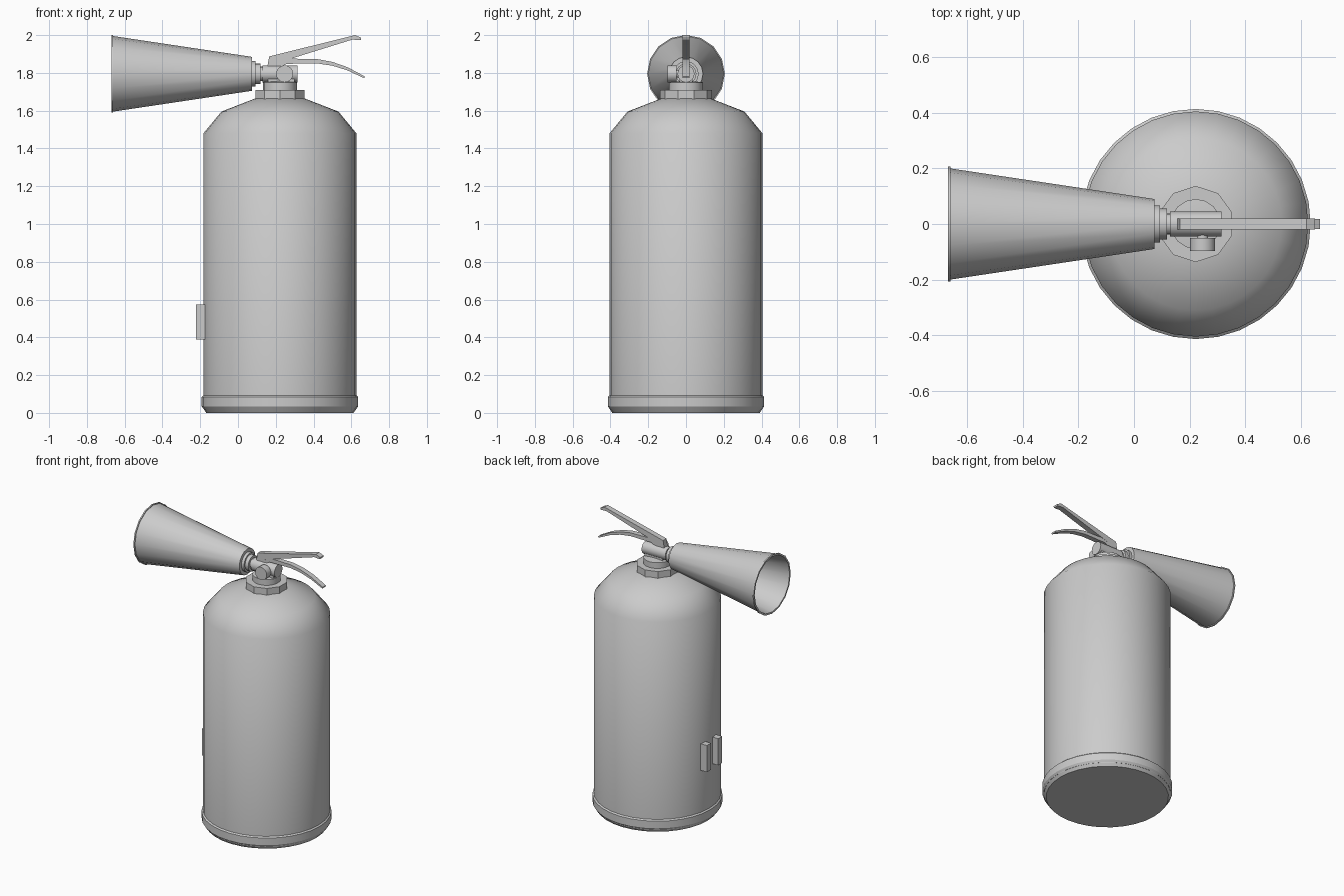
import bpy, bmesh
from math import pi, radians
from mathutils import Matrix, Vector

cube = bpy.data.objects.get("Cube")
if cube:
    bpy.data.objects.remove(cube, do_unlink=True)

GREY = (0.6, 0.6, 0.6, 1)
mat = bpy.data.materials.new("plain grey")
mat.use_nodes = True
mat.diffuse_color = GREY
mat.node_tree.nodes["Principled BSDF"].inputs["Base Color"].default_value = GREY

AXIS_X = 0.222   # centre line of the tank
VALVE_Z = 1.795  # centre height of valve and horn


def finish(name, bm, angle=30):
    bmesh.ops.remove_doubles(bm, verts=bm.verts, dist=1e-5)
    bmesh.ops.recalc_face_normals(bm, faces=bm.faces)
    mesh = bpy.data.meshes.new(name)
    bm.to_mesh(mesh)
    bm.free()
    mesh.materials.append(mat)
    obj = bpy.data.objects.new(name, mesh)
    bpy.context.collection.objects.link(obj)
    bpy.ops.object.select_all(action="DESELECT")
    obj.select_set(True)
    bpy.context.view_layer.objects.active = obj
    bpy.ops.object.shade_smooth_by_angle(angle=radians(angle))
    return obj


def lathe(name, profile, sides, place, angle=30, turn=0):
    """Spin (radius, height) points round z, then place the result."""
    bm = bmesh.new()
    verts = [bm.verts.new((r, 0, h)) for r, h in profile]
    edges = [bm.edges.new(pair) for pair in zip(verts, verts[1:])]
    bmesh.ops.spin(bm, geom=verts + edges, cent=(0, 0, 0), axis=(0, 0, 1),
                   angle=2 * pi, steps=sides, use_merge=True)
    bm.transform(place @ Matrix.Rotation(turn, 4, "Z"))
    return finish(name, bm, angle)


def extrude_side(name, outline, width):
    """Side outline in x and z, given a width in y."""
    bm = bmesh.new()
    face = bm.faces.new([bm.verts.new((x, -width / 2, z)) for x, z in outline])
    out = bmesh.ops.extrude_face_region(bm, geom=[face])
    moved = [v for v in out["geom"] if isinstance(v, bmesh.types.BMVert)]
    bmesh.ops.translate(bm, verts=moved, vec=(0, width, 0))
    return finish(name, bm)


def box(name, low, high):
    low, high = Vector(low), Vector(high)
    bm = bmesh.new()
    bmesh.ops.create_cube(bm, size=1)
    bm.transform(Matrix.Translation((low + high) / 2) @ Matrix.Diagonal((high - low).to_4d()))
    return finish(name, bm)


upright = Matrix.Translation((AXIS_X, 0, 0))
along_x = Matrix.Translation((0, 0, VALVE_Z)) @ Matrix.Rotation(pi / 2, 4, "Y")
to_front = Matrix.Translation((0.247, 0, VALVE_Z)) @ Matrix.Rotation(pi / 2, 4, "X")

# Tank with domed shoulder, and its foot ring
lathe("tank", [(0, 0.02), (0.405, 0.02), (0.405, 1.48), (0.31, 1.595),
               (0.13, 1.665), (0, 1.665)], 32, upright, 50)
lathe("foot_ring", [(0, 0), (0.39, 0), (0.414, 0.035), (0.414, 0.085),
                    (0.405, 0.093), (0, 0.093)], 32, upright)

# Faceted collar and neck
lathe("collar", [(0, 1.655), (0.137, 1.655), (0.137, 1.71), (0, 1.71)],
      10, upright, 30, pi / 10)
lathe("neck", [(0, 1.7), (0.09, 1.7), (0.09, 1.75), (0, 1.76)], 16, upright)

# Valve body lying along x, with a side knob facing the front
lathe("valve_body", [(0, 0.13), (0.045, 0.13), (0.045, 0.314), (0, 0.314)], 16, along_x)
box("valve_base", (0.16, -0.035, 1.74), (0.30, 0.035, VALVE_Z))
lathe("knob", [(0, 0.02), (0.02, 0.02), (0.02, 0.05), (0.045, 0.05),
               (0.045, 0.098), (0, 0.098)], 16, to_front)

# Stepped connector and hollow horn with a rim
lathe("horn_connector", [(0, 0.06), (0.067, 0.06), (0.067, 0.093), (0.055, 0.093),
                         (0.055, 0.118), (0.038, 0.118), (0.038, 0.14), (0, 0.14)], 16, along_x)
lathe("horn", [(0, 0.073), (0.09, 0.073), (0.2, -0.661), (0.206, -0.661), (0.206, -0.67),
               (0.194, -0.67), (0.082, 0.06), (0, 0.06)], 16, along_x)

# Squeeze lever and carrying handle
extrude_side("upper_lever", [(0.155, 1.83), (0.22, 1.83), (0.225, 1.858), (0.605, 1.976),
                             (0.65, 1.974), (0.652, 1.986), (0.62, 2.0), (0.165, 1.887)], 0.038)
extrude_side("lower_handle", [(0.2, 1.82), (0.26, 1.848), (0.42, 1.85), (0.5, 1.838),
                              (0.58, 1.813), (0.668, 1.772), (0.67, 1.782), (0.58, 1.83),
                              (0.5, 1.858), (0.42, 1.873), (0.25, 1.876), (0.2, 1.865)], 0.036)

# Pair of wall bracket lugs on the horn side
for name, y in (("front_lug", -0.0625), ("back_lug", 0.0625)):
    box(name, (-0.222, y - 0.0225, 0.388), (-0.165, y + 0.0225, 0.575))
